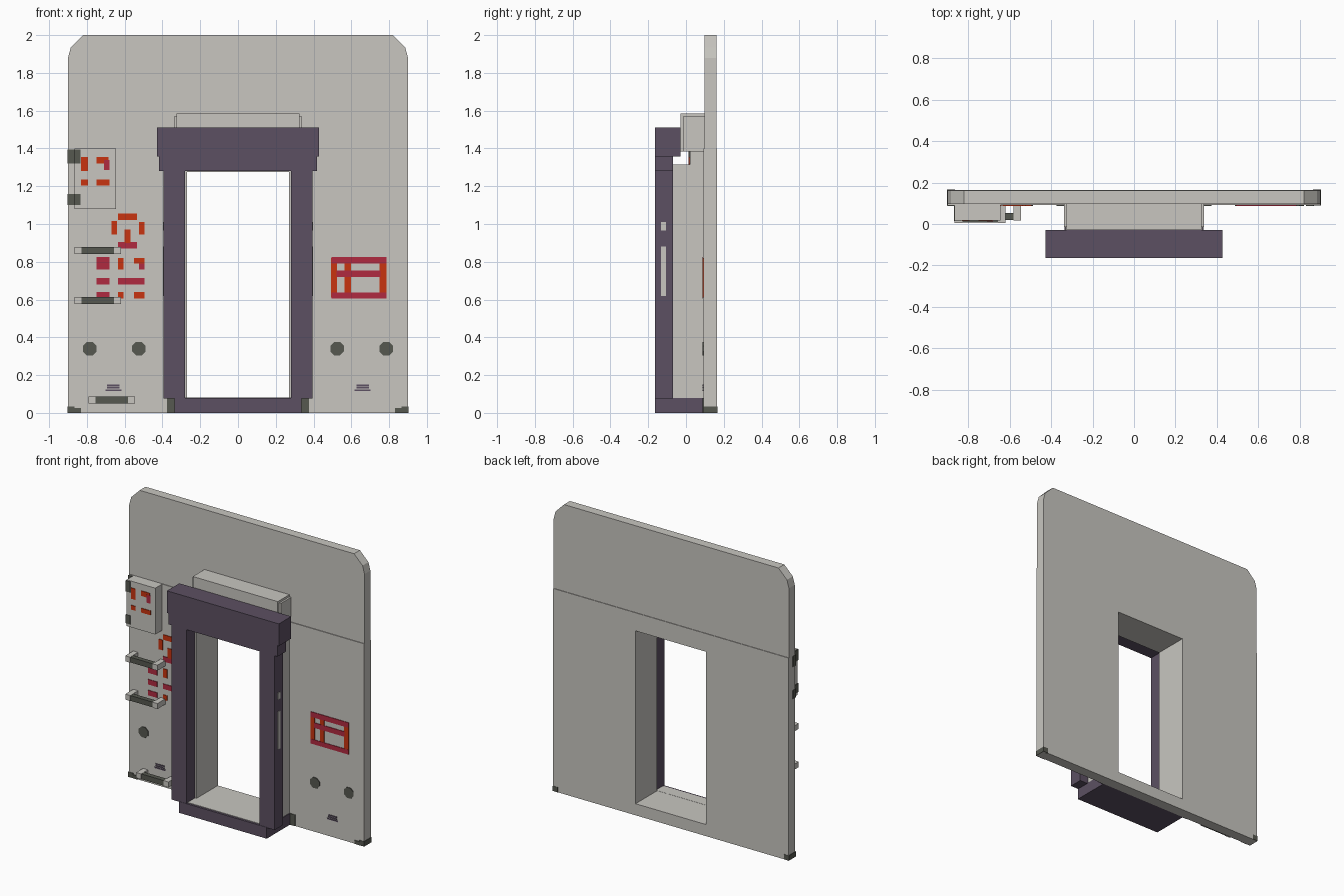
import bpy, bmesh, math

if "Cube" in bpy.data.objects:
    bpy.data.objects.remove(bpy.data.objects["Cube"])


def material(name, hexcode):
    m = bpy.data.materials.new(name)
    srgb = [int(hexcode[i:i + 2], 16) / 255 for i in (0, 2, 4)]
    lin = [c / 12.92 if c <= 0.04045 else ((c + 0.055) / 1.055) ** 2.4 for c in srgb]
    m.diffuse_color = (*lin, 1)
    m.use_nodes = True
    m.node_tree.nodes["Principled BSDF"].inputs["Base Color"].default_value = m.diffuse_color
    return m


LIGHT = material("light_grey", "C8C6C0")
PURPLE = material("dark_purple", "5C5062")
DARK = material("dark_grey", "565850")
ORANGE = material("orange_paint", "C83410")
RED = material("crimson_paint", "B02A40")


def finish(name, bm, mat):
    bmesh.ops.recalc_face_normals(bm, faces=bm.faces)
    me = bpy.data.meshes.new(name)
    bm.to_mesh(me)
    bm.free()
    me.materials.append(mat)
    ob = bpy.data.objects.new(name, me)
    bpy.context.collection.objects.link(ob)
    return ob


def prism(name, pts, y0, y1, mat):
    """Extrude an x-z outline along y."""
    bm = bmesh.new()
    a = [bm.verts.new((x, y0, z)) for x, z in pts]
    b = [bm.verts.new((x, y1, z)) for x, z in pts]
    bm.faces.new(a)
    bm.faces.new(b[::-1])
    n = len(pts)
    for i in range(n):
        j = (i + 1) % n
        bm.faces.new((a[i], b[i], b[j], a[j]))
    return finish(name, bm, mat)


def box(name, x0, x1, y0, y1, z0, z1, mat):
    return prism(name, [(x0, z0), (x1, z0), (x1, z1), (x0, z1)], y0, y1, mat)


def ring(name, outer, inner, y0, y1, mat):
    """Rectangular frame: outer and inner are (half width, z0, z1)."""
    bm = bmesh.new()

    def loop(r, y):
        w, z0, z1 = r
        return [bm.verts.new(p) for p in
                ((-w, y, z0), (w, y, z0), (w, y, z1), (-w, y, z1))]
    loops = [loop(outer, y0), loop(outer, y1), loop(inner, y1), loop(inner, y0)]
    for k in range(4):
        p, q = loops[k], loops[(k + 1) % 4]
        for i in range(4):
            j = (i + 1) % 4
            bm.faces.new((p[i], p[j], q[j], q[i]))
    return finish(name, bm, mat)


FACE = 0.092   # front of the lower wall
# Wall: lower part with doorway, upper part with clipped corners
ring("lower_wall", (0.9, 0, 1.4), (0.27, 0.08, 1.275), FACE, 0.165, LIGHT)
right = [(0.9, 1.4), (0.9, 1.88), (0.885, 1.935), (0.82, 2.0)]
prism("upper_wall", right + [(-x, z) for x, z in reversed(right)], 0.097, 0.161, LIGHT)

# Door tunnel and housing above it
ring("door_tunnel", (0.33, 0.07, 1.315), (0.27, 0.08, 1.275), -0.07, FACE, LIGHT)
box("tunnel_spacer", -0.33, 0.33, 0.02, FACE, 1.315, 1.385, LIGHT)
box("door_housing", -0.325, 0.325, -0.03, 0.097, 1.385, 1.585, LIGHT)
for s in (-1, 1):
    xs = sorted((s * 0.325, s * 0.338))
    box("housing_side", *xs, -0.015, 0.097, 1.385, 1.57, LIGHT)

# Purple door frame
box("door_sill", -0.335, 0.335, -0.165, FACE, 0, 0.078, PURPLE)
box("sill_floor", -0.28, 0.28, -0.15, -0.07, 0.078, 0.081, LIGHT)
for s in (-1, 1):
    box("door_jamb", *sorted((s * 0.28, s * 0.395)), -0.163, -0.07, 0.075, 1.285, PURPLE)
    # Light inlays on the outer side of the jamb
    for z0, z1 in ((0.62, 0.88), (0.965, 1.01)):
        box("jamb_inlay", *sorted((s * 0.394, s * 0.398)), -0.132, -0.105, z0, z1, LIGHT)
box("door_header", -0.417, 0.417, -0.163, -0.07, 1.28, 1.36, PURPLE)
box("door_lintel", -0.428, 0.428, -0.165, -0.03, 1.357, 1.51, PURPLE)

# Dark wall details on both sides
for s in (-1, 1):
    box("corner_foot", *sorted((s * 0.865, s * 0.903)), 0.089, 0.167, 0, 0.035, DARK)
    box("corner_foot_inner", *sorted((s * 0.83, s * 0.87)), 0.088, FACE, 0, 0.025, DARK)
    box("sill_edge", *sorted((s * 0.335, s * 0.375)), 0.088, FACE, 0, 0.078, DARK)
    for cx in (0.525, 0.785):
        pts = [(s * cx + 0.039 * math.cos(math.radians(22.5 + 45 * i)),
                0.34 + 0.039 * math.sin(math.radians(22.5 + 45 * i))) for i in range(8)]
        prism("round_port", pts, 0.087, FACE, DARK)
    for z, w in ((0.145, 0.033), (0.132, 0.033), (0.119, 0.042)):
        box("vent_slit", s * 0.66 - w, s * 0.66 + w, 0.088, FACE, z - 0.004, z + 0.004, PURPLE)

# Control box with hinges
box("control_box", -0.865, -0.645, 0.018, FACE, 1.08, 1.4, LIGHT)
for z0, z1 in ((1.32, 1.395), (1.1, 1.16)):
    box("hinge_plate", -0.865, -0.835, 0.014, 0.018, z0, z1, DARK)
    box("hinge_side", -0.869, -0.865, 0.014, FACE, z0, z1, DARK)
    box("hinge_base", -0.902, -0.865, 0.088, 0.12, z0, z1, DARK)

# Grab rails: two light posts and a dark bar
for cx, z, y in ((-0.743, 0.86, 0.005), (-0.743, 0.595, 0.005), (-0.668, 0.068, 0.018)):
    for s in (-1, 1):
        box("rail_post", *sorted((cx + s * 0.086, cx + s * 0.123)), y, FACE,
            z - 0.019, z + 0.019, LIGHT)
    box("rail_bar", cx - 0.087, cx + 0.087, y + 0.002, y + 0.035, z - 0.018, z + 0.018, DARK)


def marks(name, y, mat, rects):
    """Thin painted patches given as x0, x1, z0, z1."""
    for x0, x1, z0, z1 in rects:
        box(name, x0, x1, y - 0.004, y, z0, z1, mat)


# Painted patches on the control box
marks("box_patch", 0.018, ORANGE, [
    (-0.83, -0.795, 1.28, 1.355), (-0.75, -0.685, 1.32, 1.355),
    (-0.83, -0.795, 1.205, 1.235), (-0.75, -0.68, 1.205, 1.235)])
marks("box_patch_red", 0.017, RED, [(-0.71, -0.68, 1.285, 1.34)])

# Painted patches on the left wall
marks("wall_patch", FACE, ORANGE, [
    (-0.635, -0.535, 1.02, 1.055), (-0.67, -0.64, 0.945, 1.015),
    (-0.525, -0.495, 0.945, 1.01), (-0.6, -0.57, 0.9, 0.97),
    (-0.635, -0.605, 0.76, 0.82), (-0.55, -0.495, 0.79, 0.82),
    (-0.635, -0.605, 0.605, 0.64), (-0.55, -0.495, 0.605, 0.64)])
marks("wall_patch_red", FACE, RED, [
    (-0.635, -0.535, 0.87, 0.905), (-0.75, -0.68, 0.76, 0.825),
    (-0.525, -0.495, 0.76, 0.79), (-0.75, -0.68, 0.68, 0.715),
    (-0.635, -0.495, 0.68, 0.715), (-0.75, -0.68, 0.605, 0.64)])

# Painted grid on the right wall
marks("grid_upright", FACE, ORANGE, [
    (0.492, 0.525, 0.61, 0.82), (0.75, 0.785, 0.61, 0.82), (0.565, 0.597, 0.63, 0.8)])
marks("grid_bar", FACE - 0.001, RED, [
    (0.495, 0.785, 0.79, 0.825), (0.522, 0.755, 0.72, 0.755), (0.495, 0.785, 0.605, 0.637)])
